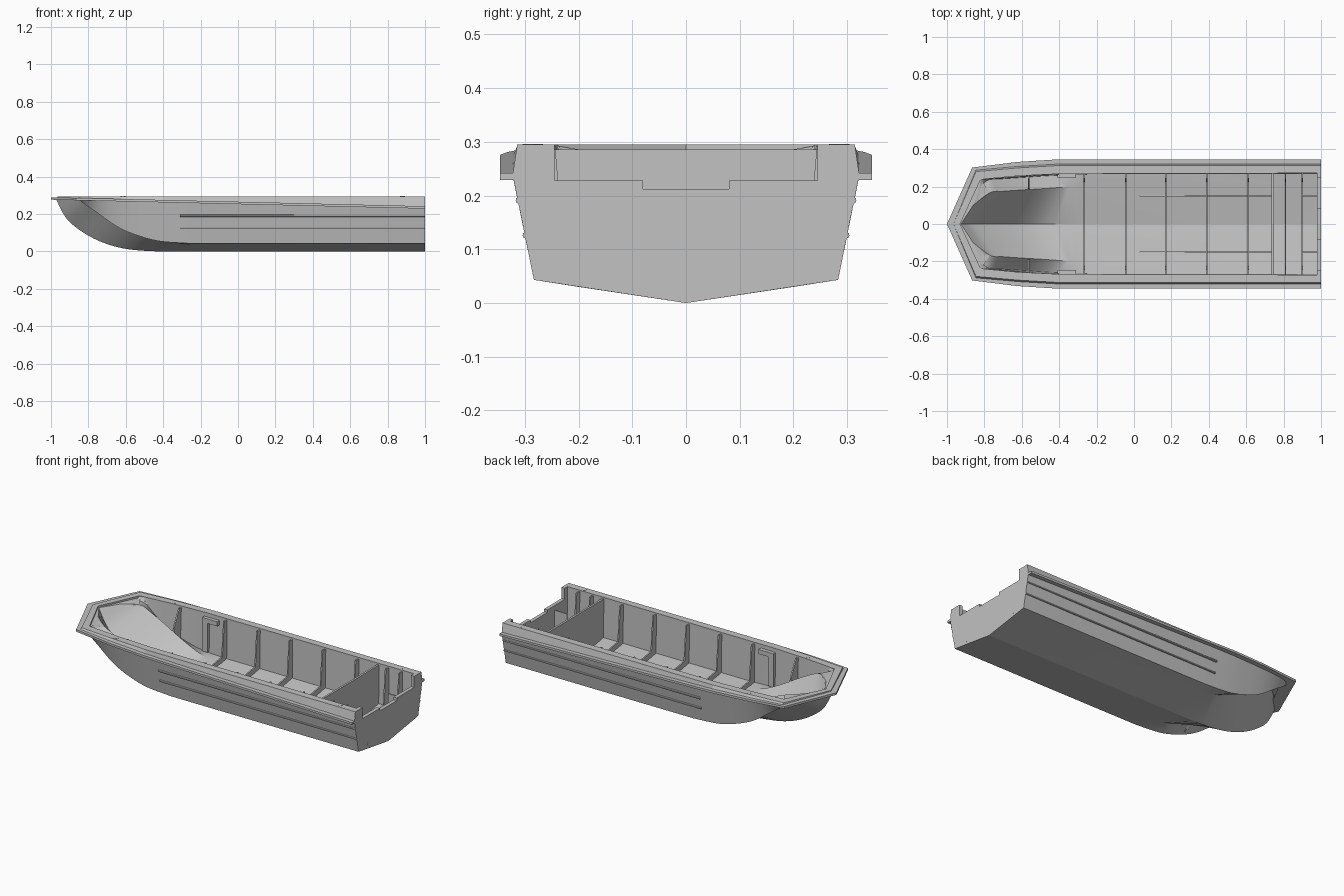
import bpy, bmesh, math
from mathutils import Vector

cube = bpy.data.objects.get("Cube")
if cube:
    bpy.data.objects.remove(cube, do_unlink=True)

grey = bpy.data.materials.new("hull grey")
grey.use_nodes = True
colour = (0.54, 0.54, 0.54, 1)
grey.diffuse_color = colour
grey.node_tree.nodes["Principled BSDF"].inputs["Base Color"].default_value = colour


def finish(name, bm, smooth=False, mirror=True):
    mesh = bpy.data.meshes.new(name)
    bm.to_mesh(mesh)
    bm.free()
    mesh.materials.append(grey)
    obj = bpy.data.objects.new(name, mesh)
    bpy.context.collection.objects.link(obj)
    if smooth:
        bpy.ops.object.select_all(action='DESELECT')
        obj.select_set(True)
        bpy.context.view_layer.objects.active = obj
        bpy.ops.object.shade_smooth_by_angle(angle=math.radians(25))
    if mirror:
        mod = obj.modifiers.new("Mirror", 'MIRROR')
        mod.use_axis = (False, True, False)
    return obj


def rail(points, steps=4):
    """Straight run from the stern, then a Catmull-Rom curve to the bow."""
    stern, *p = [Vector(q) for q in points]
    out = [stern]
    p = [2 * p[0] - p[1]] + p + [p[-1]]
    for a, b, c, d in zip(p, p[1:], p[2:], p[3:]):
        for k in range(steps):
            t = k / steps
            out.append(0.5 * (2 * b + (c - a) * t + (2 * a - 5 * b + 4 * c - d) * t * t
                              + (3 * b - a - 3 * c + d) * t ** 3))
    return out + [p[-1]]


def loft(name, rails, facing_up, smooth=True, cap=False):
    """Skin between rails; facing_up says which way the skin looks."""
    bm = bmesh.new()
    rows = [[bm.verts.new(v) for v in r] for r in rails]
    for r, s in zip(rows, rows[1:]):
        for i in range(len(r) - 1):
            bm.faces.new((r[i], r[i + 1], s[i + 1], s[i]))
    if cap:
        bm.faces.new([r[-1] for r in rows])
    bmesh.ops.remove_doubles(bm, verts=bm.verts, dist=0.0005)
    bmesh.ops.recalc_face_normals(bm, faces=bm.faces)
    lean = sum(f.normal.z * f.calc_area() for f in bm.faces)
    if (lean > 0) != facing_up:
        bmesh.ops.reverse_faces(bm, faces=bm.faces)
    # Keep the centreline a crisp crease after mirroring
    for e in bm.edges:
        e.smooth = not e.is_boundary
    return finish(name, bm, smooth)


def plate(name, outline, x0, x1, mirror=True):
    """Cross-section outline in (y, z) extruded along x."""
    bm = bmesh.new()
    face = bm.faces.new([bm.verts.new((x0, y, z)) for y, z in outline])
    ext = bmesh.ops.extrude_face_region(bm, geom=[face])
    moved = [g for g in ext["geom"] if isinstance(g, bmesh.types.BMVert)]
    bmesh.ops.translate(bm, verts=moved, vec=(x1 - x0, 0, 0))
    bmesh.ops.recalc_face_normals(bm, faces=bm.faces)
    return finish(name, bm, mirror=mirror)


def box(name, x0, x1, y0, y1, z0, z1):
    return plate(name, [(y0, z0), (y1, z0), (y1, z1), (y0, z1)], x0, x1)


def disc(name, centre, radius, depth, along_x=False):
    bm = bmesh.new()
    bmesh.ops.create_cone(bm, cap_ends=True, segments=20, radius1=radius,
                          radius2=radius, depth=depth)
    if along_x:
        for v in bm.verts:
            v.co = (v.co.z, v.co.y, v.co.x)
        bmesh.ops.recalc_face_normals(bm, faces=bm.faces)
    bmesh.ops.translate(bm, verts=bm.verts, vec=centre)
    return finish(name, bm, True)


def sheer(x):
    """Height of the rubbing strip, falling towards the stern."""
    return 0.29 - 0.024 * (x + 1)


# Outer shell: central V keel, raised tunnel ridge and side sponson at the bow
keel = rail([(1, 0, 0), (-.25, 0, 0), (-.47, 0, .002), (-.62, 0, .018),
             (-.74, 0, .055), (-.84, 0, .11), (-.92, 0, .18), (-.975, 0, .285)])
ridge = rail([(1, .2, .03), (-.25, .2, .031), (-.38, .198, .06), (-.5, .19, .12),
              (-.6, .185, .18), (-.7, .18, .24), (-.8, .165, .275), (-.88, .1, .285)])
chine = rail([(1, .283, .043), (-.25, .283, .043), (-.42, .28, .055), (-.55, .274, .09),
              (-.65, .267, .135), (-.75, .258, .205), (-.81, .25, .245), (-.86, .235, .285)])
top = rail([(1, .322), (-.25, .322), (-.42, .318), (-.55, .31),
            (-.65, .303), (-.75, .293), (-.81, .28), (-.86, .24)])
top = [(p.x, p.y, sheer(p.x) - .008) for p in top]
loft("hull_bottom", [keel, ridge, chine], False)
loft("hull_side", [chine, top], False)

# Inner liner following the shell
in_keel = rail([(.98, 0, .012), (-.25, 0, .012), (-.47, 0, .014), (-.6, 0, .03),
                (-.71, 0, .07), (-.81, 0, .13), (-.88, 0, .2), (-.925, 0, .286)])
in_ridge = rail([(.98, .2, .043), (-.25, .2, .045), (-.38, .196, .075), (-.5, .188, .134),
                 (-.6, .182, .194), (-.7, .175, .25), (-.77, .168, .28), (-.86, .1, .286)])
in_chine = rail([(.98, .268, .055), (-.25, .266, .055), (-.42, .26, .068), (-.55, .252, .105),
                 (-.65, .245, .15), (-.73, .24, .215), (-.78, .235, .26), (-.82, .2, .286)])
in_top = rail([(.98, .272), (-.25, .27), (-.45, .265), (-.55, .26),
               (-.65, .252), (-.75, .244), (-.8, .24), (-.82, .238)])
in_top = [(p.x, p.y, .292) for p in in_top]
loft("inner_floor", [in_keel, in_ridge, in_chine], True)
loft("inner_wall", [in_chine, in_top], True)
loft("bow_shelf", [[(-.94, 0, .285), (-.86, .16, .285), (-.82, .24, .285)],
                   [(-.925, 0, .285), (-.86, .1, .285), (-.77, .168, .28)]], True, smooth=False)

# Side deck with coaming and sloping rubbing strip
opening = [(-.93, 0), (-.82, .238), (-.62, .257), (-.4, .268), (.999, .272)]
coaming = [(-.965, 0), (-.845, .28), (-.62, .3), (-.4, .313), (.999, .314)]
strip = [(-1, 0), (-.865, .302), (-.62, .332), (-.4, .346), (.999, .346)]
under = [(-.93, 0), (-.82, .225), (-.62, .29), (-.4, .305), (.999, .31)]


def ring(outline, height):
    return [(x, y, height(x)) for x, y in outline]


loft("side_deck", [
    ring(opening, lambda x: .283), ring(opening, lambda x: .295),
    ring(coaming, lambda x: .295), ring([(x, y + .008 * (y > 0)) for x, y in coaming], sheer),
    ring(strip, sheer), ring(strip, lambda x: sheer(x) - .013),
    ring(under, lambda x: sheer(x) - .013)], True, smooth=False, cap=True)

# Rub rails along the flared sides
for name, y, z in (("upper_rail", .311, .19), ("lower_rail", .298, .125)):
    arc = [(y - .004, z - .006), (y + .004, z - .004), (y + .006, z), (y + .005, z + .005),
           (y - .002, z + .007)]
    plate(name, arc, -.31, 1)

# Transom with stepped motor cut-out and drains
half = [(.283, .043), (.322, .235), (.314, .295), (.245, .295), (.245, .228),
        (.08, .228), (.08, .212)]
plate("transom", [(0, 0)] + half + [(-y, z) for y, z in reversed(half)], .978, 1, mirror=False)
disc("drain", (.9985, .188, .055), .013, .004, along_x=True)

# Frames: floor beam with tapered side ribs
frame = [(0, .008), (0, .045), (.225, .08), (.243, .286), (.274, .286), (.27, .05)]
for i, x in enumerate((-.265, -.045, .17, .39, .61)):
    plate(f"frame_{i + 1}", frame, x - .004, x + .004)
plate("bow_rib", [(.186, .16), (.19, .19), (.24, .286), (.262, .286), (.252, .1)], -.566, -.558)

# Stern bulkhead, well frames and transom knees
plate("bulkhead", [(-.268, .05), (0, .008), (.268, .05), (.275, .286), (-.275, .286)],
      .736, .748, mirror=False)
for i, x in enumerate((.81, .9)):
    plate(f"well_frame_{i + 1}", frame, x - .004, x + .004)
plate("transom_knee", [(.147, .03), (.155, .03), (.155, .2), (.147, .2)], .895, .98)

# Floor stringers
box("stringer", .03, .736, .148, .152, .025, .045)

# Side lockers under the deck and deck fittings
box("locker_top", -.41, -.31, .245, .275, .245, .272)
box("locker_post", -.41, -.375, .245, .27, .07, .247)
for end, x, y in (("bow", -.615, .28), ("stern", .88, .29)):
    disc(f"{end}_fitting", (x, y, .294), .014, .004)
